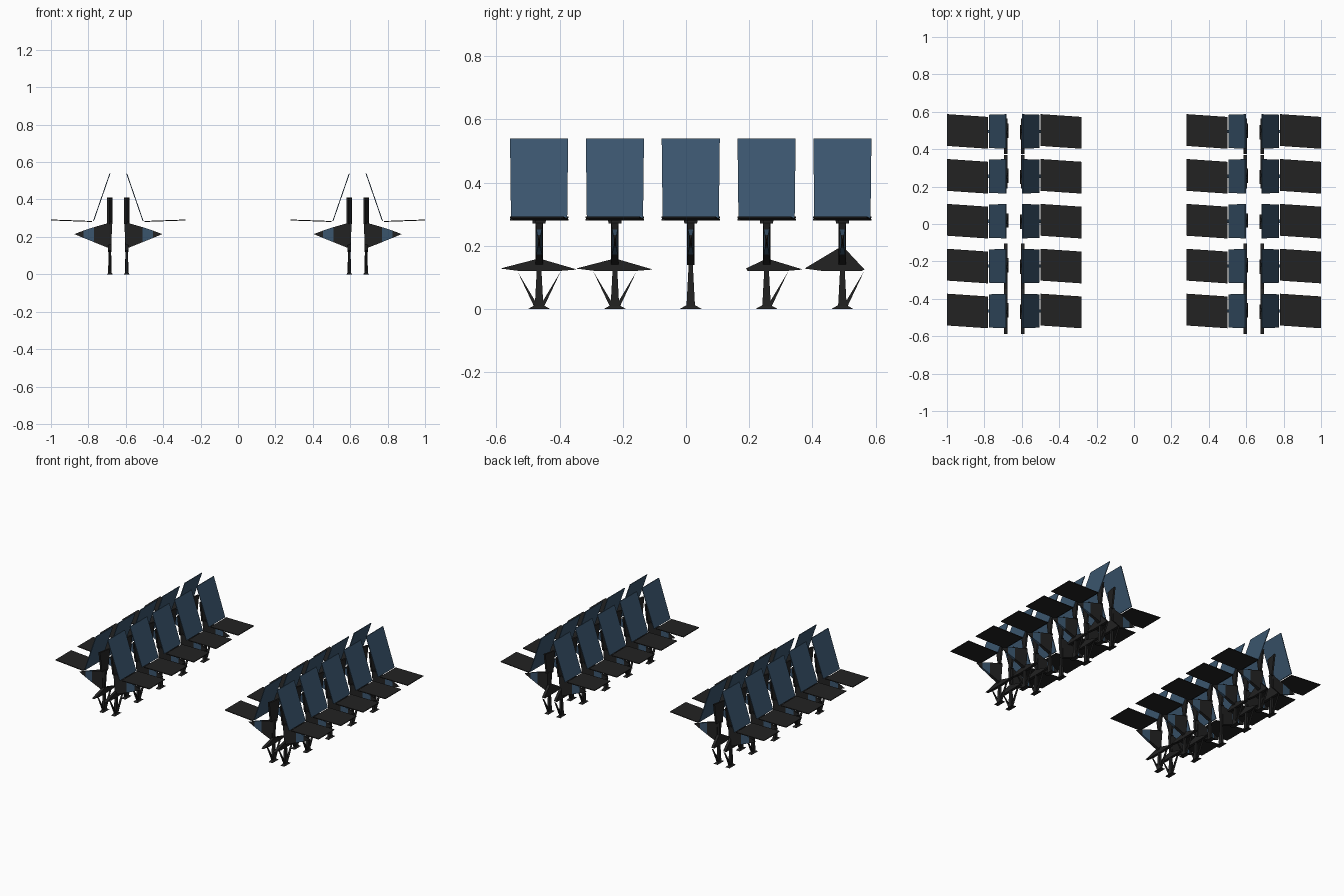
import bpy, bmesh

if "Cube" in bpy.data.objects:
    bpy.data.objects.remove(bpy.data.objects["Cube"])


def material(name, rgb):
    m = bpy.data.materials.new(name)
    m.diffuse_color = (*rgb, 1)
    m.use_nodes = True
    m.node_tree.nodes["Principled BSDF"].inputs["Base Color"].default_value = m.diffuse_color
    return m


BLACK = material("black", (0.016, 0.016, 0.016))
BLUE = material("slate blue", (0.043, 0.092, 0.155))


def hull(name, pts, mat, place):
    """Faceted solid around a few points, placed by a row/seat mapping."""
    bm = bmesh.new()
    for p in pts:
        bm.verts.new(place(*p))
    r = bmesh.ops.convex_hull(bm, input=bm.verts)
    junk = [v for v in r["geom_interior"] if isinstance(v, bmesh.types.BMVert)]
    bmesh.ops.delete(bm, geom=junk, context='VERTS')
    bmesh.ops.recalc_face_normals(bm, faces=bm.faces)
    me = bpy.data.meshes.new(name)
    bm.to_mesh(me)
    bm.free()
    me.materials.append(mat)
    bpy.context.collection.objects.link(bpy.data.objects.new(name, me))


def seat_unit(cx, s, cy, i):
    # d = distance from the middle of the back-to-back pair
    def place(d, y, z):
        return (cx + s * d, cy + y, z)

    # seat pan: thin, slightly skewed plate
    pan = []
    for d, z in ((0.14, 0.280), (0.36, 0.288)):
        skew = -s * (d - 0.25) * 0.068
        for y in (-0.085, 0.085):
            pan += [(d, y + skew, z), (d, y + skew, z + 0.005)]
    hull("seat_pan", pan, BLACK, place)

    # leaning backrest
    back = []
    for d, z, w in ((0.13, 0.285, 0.089), (0.042, 0.54, 0.092)):
        for y in (-w, w):
            back += [(d, y, z), (d + 0.005, y, z)]
    hull("backrest", back, BLUE, place)

    # slanted upper post plate
    t = 0.006
    hull("upper_post", [(0.045 + s * k * 0.009 + e, k * w, z)
                        for z, w in ((0.27, 0.02), (0.41, 0.042))
                        for k in (-1, 1) for e in (-t, t)], BLACK, place)

    # main post, pinched in the middle
    hull("post", [(0.045 + a * 0.013, b * 0.012, 0.28) for a in (-1, 1) for b in (-1, 1)]
         + [(0.045 + a * 0.006, b * 0.005, 0.13) for a in (-1, 1) for b in (-1, 1)],
         BLACK, place)
    hull("lower_post", [(0.045 + a * 0.01, b * 0.014, 0.0) for a in (-1, 1) for b in (-1, 1)]
         + [(0.045 + a * 0.006, b * 0.006, 0.15) for a in (-1, 1) for b in (-1, 1)],
         BLACK, place)

    # wedge bracket under the seat: dark root, blue middle and tip
    hull("bracket_root", [(0.05, b * 0.012, z) for b in (-1, 1) for z in (0.14, 0.275)]
         + [(0.13, b * 0.009, z) for b in (-1, 1) for z in (0.172, 0.252)], BLACK, place)
    hull("bracket_mid", [(0.13, b * 0.009, z) for b in (-1, 1) for z in (0.172, 0.252)]
         + [(0.185, b * 0.005, z) for b in (-1, 1) for z in (0.194, 0.234)], BLUE, place)
    hull("bracket_tip", [(0.185, b * 0.005, z) for b in (-1, 1) for z in (0.194, 0.234)]
         + [(0.235, 0, 0.215)], BLACK, place)

    # foot
    hull("foot", [(0.045 + a * 0.015, b * 0.035, 0) for a in (-1, 1) for b in (-1, 1)]
         + [(0.045 + a * 0.005, b * 0.01, 0.014) for a in (-1, 1) for b in (-1, 1)],
         BLACK, place)

    # low beam and splayed braces (the middle seat has none)
    if i == 2:
        return
    lo, hi, top = ((-0.123, 0.12, 0.16), (-0.123, 0.12, 0.16), None,
                   (-0.065, 0.115, 0.16), (-0.12, 0.07, 0.2))[i]
    hull("beam", [(0.045 + a * 0.009, y, z) for a in (-1, 1)
                  for y, z in ((lo, 0.128), (hi, 0.125), (0, top), (0.06, 0.12), (-0.06, 0.12))],
         BLACK, place)
    for k in ((-1, 1) if i < 2 else (1,)):
        hull("brace", [(0.045 + a * 0.006, y, z) for a in (-1, 1)
                       for y, z in ((k * 0.068, 0.118), (k * 0.016, 0.008), (k * 0.002, 0.008))],
             BLACK, place)


# two blocks of back-to-back rows, five seats each
for cx in (-0.64, 0.64):
    for s in (-1, 1):
        for i in range(5):
            seat_unit(cx, s, -0.465 + 0.24 * i, i)
